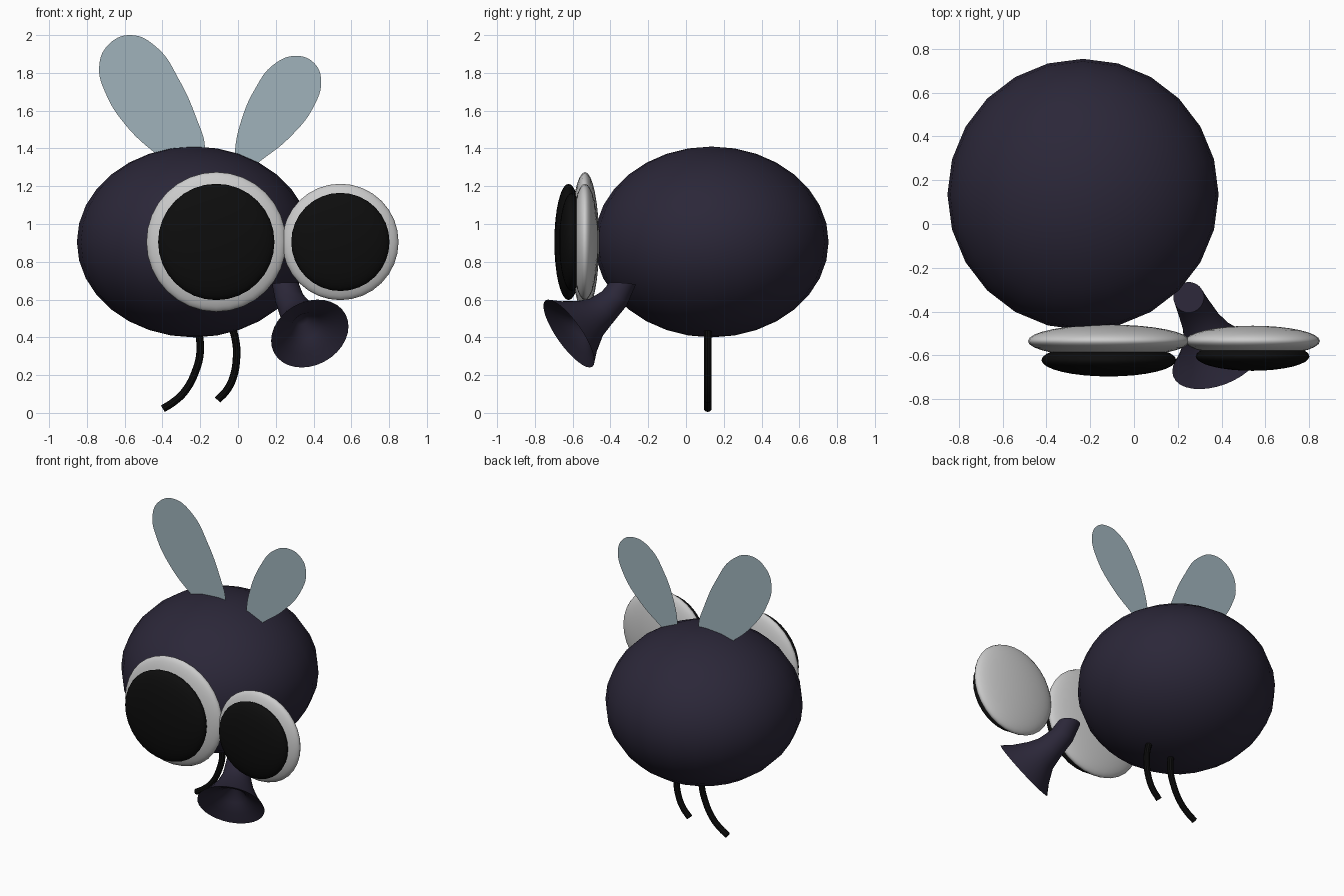
import bpy, bmesh
from math import cos, sin, pi
from mathutils import Vector

if "Cube" in bpy.data.objects:
    bpy.data.objects.remove(bpy.data.objects["Cube"])


def material(name, rgb):
    m = bpy.data.materials.new(name)
    m.diffuse_color = (*rgb, 1)
    m.use_nodes = True
    m.node_tree.nodes["Principled BSDF"].inputs["Base Color"].default_value = m.diffuse_color
    return m


DARK = material("dark_violet", (0.024, 0.02, 0.04))
BLACK = material("black", (0.004, 0.004, 0.004))
WHITE = material("white", (0.8, 0.8, 0.8))
WING = material("pale_blue", (0.35, 0.45, 0.5))


def ellipsoid(name, center, radii, mat, segments=32, rings=16, rot=(0, 0, 0)):
    bpy.ops.mesh.primitive_uv_sphere_add(segments=segments, ring_count=rings,
                                         location=center, rotation=rot)
    ob = bpy.context.object
    ob.name = name
    ob.scale = radii
    bpy.ops.object.shade_smooth()
    ob.data.materials.append(mat)
    return ob


def curve_part(name, points, y, mat, bevel=0.0, wing=False):
    """Smooth curve through (x, z) points: a filled outline or a round tube."""
    cu = bpy.data.curves.new(name, 'CURVE')
    cu.dimensions = '2D' if wing else '3D'
    cu.fill_mode = 'BOTH' if wing else 'FULL'
    cu.bevel_depth = bevel
    cu.bevel_resolution = 3
    cu.use_fill_caps = bevel > 0
    cu.resolution_u = 8
    sp = cu.splines.new('BEZIER')
    sp.bezier_points.add(len(points) - 1)
    for bp, (x, z) in zip(sp.bezier_points, points):
        bp.co = (x, z, 0)
        bp.handle_left_type = bp.handle_right_type = 'AUTO'
    sp.use_cyclic_u = wing
    ob = bpy.data.objects.new(name, cu)
    bpy.context.collection.objects.link(ob)
    ob.location.y = y
    ob.rotation_euler.x = pi / 2
    cu.materials.append(mat)
    bpy.ops.object.select_all(action='DESELECT')
    bpy.context.view_layer.objects.active = ob
    ob.select_set(True)
    bpy.ops.object.convert(target='MESH')
    ob = bpy.context.object
    ob.name = name
    if bevel:
        bpy.ops.object.shade_smooth_by_angle()
    return ob


# Round body
ellipsoid("body", (-0.233, 0.135, 0.905), (0.62, 0.62, 0.505), DARK, 24, 16)

# Eyes: white discs with black pupils bulging forward (poles face the front)
for side, x, r, y, ry, pr, py, pry in (
        ("left", -0.115, 0.37, -0.535, 0.075, 0.308, -0.622, 0.075),
        ("right", 0.542, 0.308, -0.535, 0.07, 0.26, -0.605, 0.066)):
    ellipsoid(side + "_eye", (x, y, 0.905), (r, r, ry), WHITE, rot=(pi / 2, 0, 0))
    ellipsoid(side + "_pupil", (x, py, 0.905), (pr, pr, pry), BLACK, rot=(pi / 2, 0, 0))

# Trumpet-shaped snout: rings swept along a bent path, then a hollow bell
axis = Vector((0.305, -0.78, -0.55)).normalized()
down = Vector((0.05, -0.08, -1)).normalized()
rim = Vector((0.38, -0.62, 0.42))
rings = [  # centre, bend from down (0) to bell axis (1), radius
    (Vector((0.25, -0.335, 0.685)), 0.0, 0.07),
    (Vector((0.272, -0.38, 0.605)), 0.5, 0.076),
    (Vector((0.31, -0.455, 0.535)), 0.85, 0.09),
    (rim - axis * 0.14, 1, 0.115),
    (rim - axis * 0.06, 1, 0.165),
    (rim, 1, 0.215),
    (rim - axis * 0.03, 1, 0.15),
    (rim - axis * 0.07, 1, 0.085),
    (rim - axis * 0.13, 1, 0.03),
]
N = 32
bm = bmesh.new()
loops = []
for c, t, r in rings:
    n = down.lerp(axis, t).normalized()
    u = Vector((1, 0, 0))
    u = (u - n * u.dot(n)).normalized()
    v = n.cross(u)
    loops.append([bm.verts.new(c + r * (u * cos(2 * pi * i / N) + v * sin(2 * pi * i / N)))
                  for i in range(N)])
for a, b in zip(loops, loops[1:]):
    for i in range(N):
        j = (i + 1) % N
        bm.faces.new((a[i], a[j], b[j], b[i]))
bm.faces.new(loops[0][::-1])
bm.faces.new(loops[-1])
bmesh.ops.recalc_face_normals(bm, faces=bm.faces)
me = bpy.data.meshes.new("snout")
bm.to_mesh(me)
bm.free()
snout = bpy.data.objects.new("snout", me)
bpy.context.collection.objects.link(snout)
me.materials.append(DARK)
bpy.ops.object.select_all(action='DESELECT')
bpy.context.view_layer.objects.active = snout
snout.select_set(True)
bpy.ops.object.shade_smooth_by_angle(angle=0.9)

# Thin curved legs
curve_part("left_leg", [(-0.215, 0.47), (-0.2, 0.33), (-0.225, 0.22), (-0.285, 0.11),
                        (-0.345, 0.055), (-0.398, 0.022)], 0.115, BLACK, 0.02)
curve_part("right_leg", [(-0.04, 0.48), (-0.012, 0.38), (-0.008, 0.29), (-0.025, 0.19),
                         (-0.058, 0.122), (-0.108, 0.068)], 0.115, BLACK, 0.02)

# Flat teardrop wings
curve_part("left_wing", [(-0.57, 2.0), (-0.69, 1.945), (-0.735, 1.83), (-0.7, 1.69),
                         (-0.6, 1.53), (-0.45, 1.385), (-0.2, 1.22), (-0.175, 1.41),
                         (-0.22, 1.56), (-0.31, 1.76), (-0.43, 1.935)],
           0.115, WING, wing=True)
curve_part("right_wing", [(0.31, 1.89), (0.405, 1.85), (0.44, 1.76), (0.4, 1.62),
                          (0.27, 1.455), (0.12, 1.335), (-0.01, 1.24), (-0.016, 1.385),
                          (0.015, 1.54), (0.09, 1.715), (0.19, 1.845)],
           0.115, WING, wing=True)
